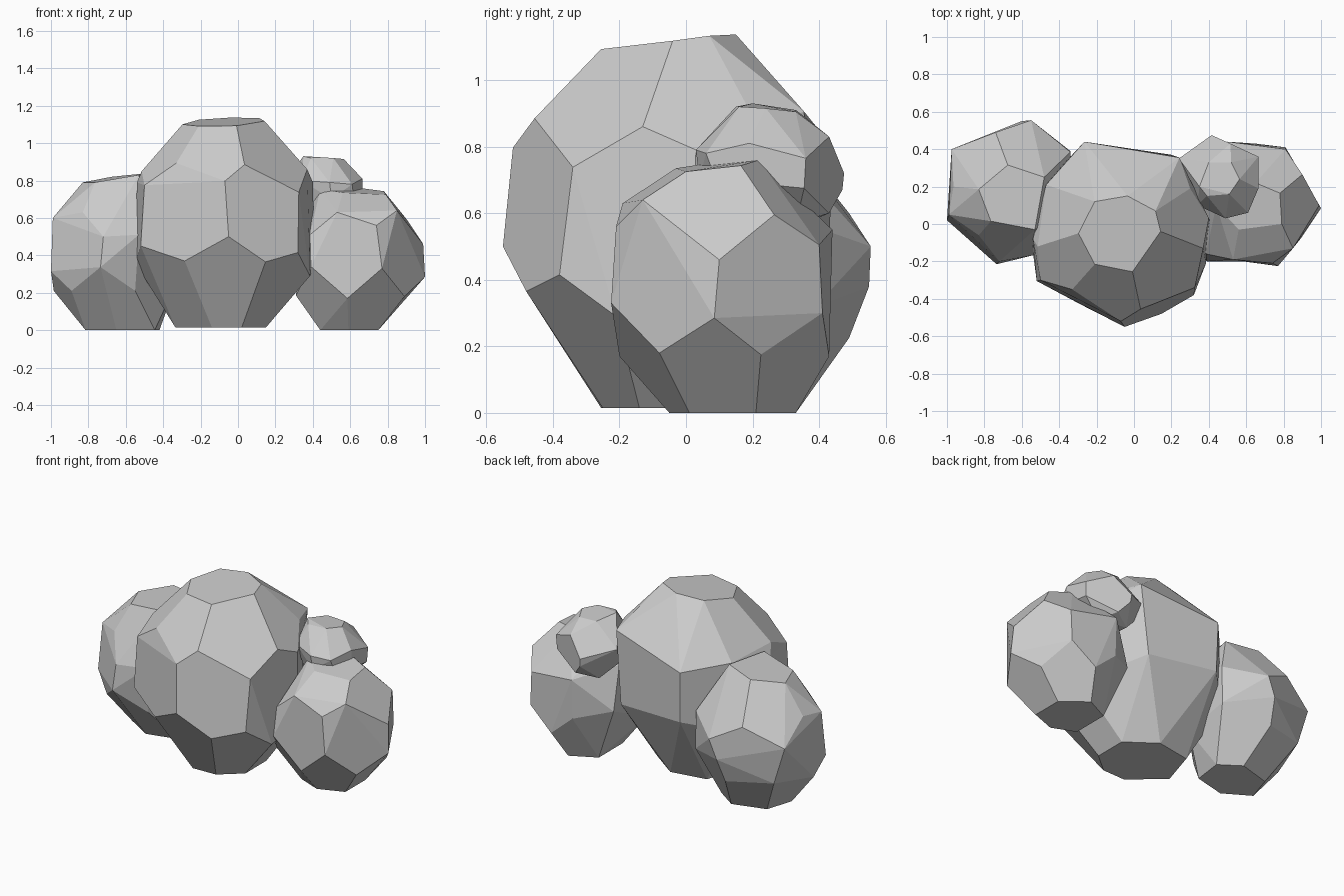
import bpy, bmesh
from math import radians


def boulder(name, base_z, base, lower, upper, crown):
    """Faceted stone: convex skin over four rings of corners, near-flat facets merged."""
    bm = bmesh.new()
    for p in [(x, y, base_z) for x, y in base] + lower + upper + crown:
        bm.verts.new(p)
    res = bmesh.ops.convex_hull(bm, input=bm.verts[:])
    junk = {v for v in res["geom_interior"] + res["geom_unused"]
            if isinstance(v, bmesh.types.BMVert)}
    bmesh.ops.delete(bm, geom=list(junk), context='VERTS')
    bmesh.ops.dissolve_limit(bm, angle_limit=radians(9), use_dissolve_boundaries=False,
                             verts=bm.verts[:], edges=bm.edges[:])
    bmesh.ops.recalc_face_normals(bm, faces=bm.faces[:])
    me = bpy.data.meshes.new(name)
    bm.to_mesh(me)
    bm.free()
    bpy.context.collection.objects.link(bpy.data.objects.new(name, me))


# Large centre stone
boulder("centre_boulder", 0.015,
        [(-.335, -.08), (-.14, -.255), (.02, -.25), (.15, -.14), (.15, .07), (-.03, .2), (-.26, .16)],
        [(-.05, -.55, .5), (-.285, -.43, .37), (-.52, -.305, .45), (-.55, -.08, .36), (-.47, .22, .4),
         (-.26, .43, .48), (.2, .37, .45), (.41, .01, .35), (.385, -.21, .29), (.32, -.38, .415),
         (.147, -.48, .365)],
        [(-.07, -.52, .797), (.035, -.455, .885), (.325, -.34, .738), (.37, -.13, .86), (.4, .03, .79),
         (.3, .19, .91), (.243, .355, .905), (-.265, .44, .8), (-.47, .21, .83), (-.515, -.12, .85),
         (-.54, -.08, .79), (-.5, -.3, .775), (-.33, -.35, .893)],
        [(-.297, -.05, 1.1), (-.21, .12, 1.125), (-.035, .15, 1.137), (.115, .07, 1.133),
         (.142, -.04, 1.118), (-.008, -.255, 1.093), (-.21, -.215, 1.091)])

# Left stone
boulder("left_boulder", 0.0,
        [(-.815, .1), (-.65, 0), (-.445, .05), (-.42, .24), (-.55, .33), (-.76, .27)],
        [(-.735, -.215, .337), (-.89, -.05, .21), (-1, .02, .315), (-.985, .12, .21), (-.9, .4, .25),
         (-.6, .55, .38), (-.62, .49, .225), (-.34, .39, .32), (-.33, .1, .25), (-.55, -.12, .21)],
        [(-.72, -.2, .5), (-.83, -.06, .63), (-.99, .05, .6), (-.965, .2, .62), (-.975, .4, .49),
         (-.74, .49, .6), (-.55, .555, .5), (-.34, .385, .56), (-.32, .1, .6), (-.53, -.165, .51)],
        [(-.675, .315, .82), (-.83, .185, .79), (-.765, .015, .79), (-.53, -.03, .83), (-.48, .25, .84)])

# Right stone
boulder("right_boulder", 0.0,
        [(.44, .01), (.59, -.05), (.75, .01), (.75, .21), (.6, .33), (.44, .25)],
        [(.585, -.2, .17), (.39, -.2, .34), (.31, -.05, .185), (.3, .3, .35), (.5, .43, .3),
         (.65, .43, .17), (.81, .41, .3), (.89, .225, .175), (1, .085, .285), (.89, -.08, .18),
         (.77, -.225, .33)],
        [(.74, -.21, .56), (.53, -.19, .63), (.385, -.16, .51), (.33, .2, .6), (.5, .44, .55),
         (.81, .4, .505), (.9, .265, .595), (.99, .1, .46), (.85, -.13, .64)],
        [(.56, -.03, .735), (.79, 0, .725), (.78, .165, .743), (.65, .22, .76), (.44, .1, .755)])

# Small stone perched behind the right one
boulder("small_boulder", 0.57,
        [(.38, .16), (.53, .17), (.55, .33), (.36, .36)],
        [(.5, .04, .7), (.62, .09, .7), (.665, .2, .69), (.66, .355, .675), (.42, .47, .67),
         (.48, .43, .6), (.25, .3, .68)],
        [(.49, .03, .79), (.61, .06, .78), (.665, .19, .81), (.665, .36, .765), (.515, .43, .83),
         (.415, .475, .72), (.24, .35, .78), (.34, .1, .8)],
        [(.35, .2, .93), (.39, .15, .92), (.51, .16, .92), (.565, .24, .915), (.52, .33, .905),
         (.4, .33, .91)])
